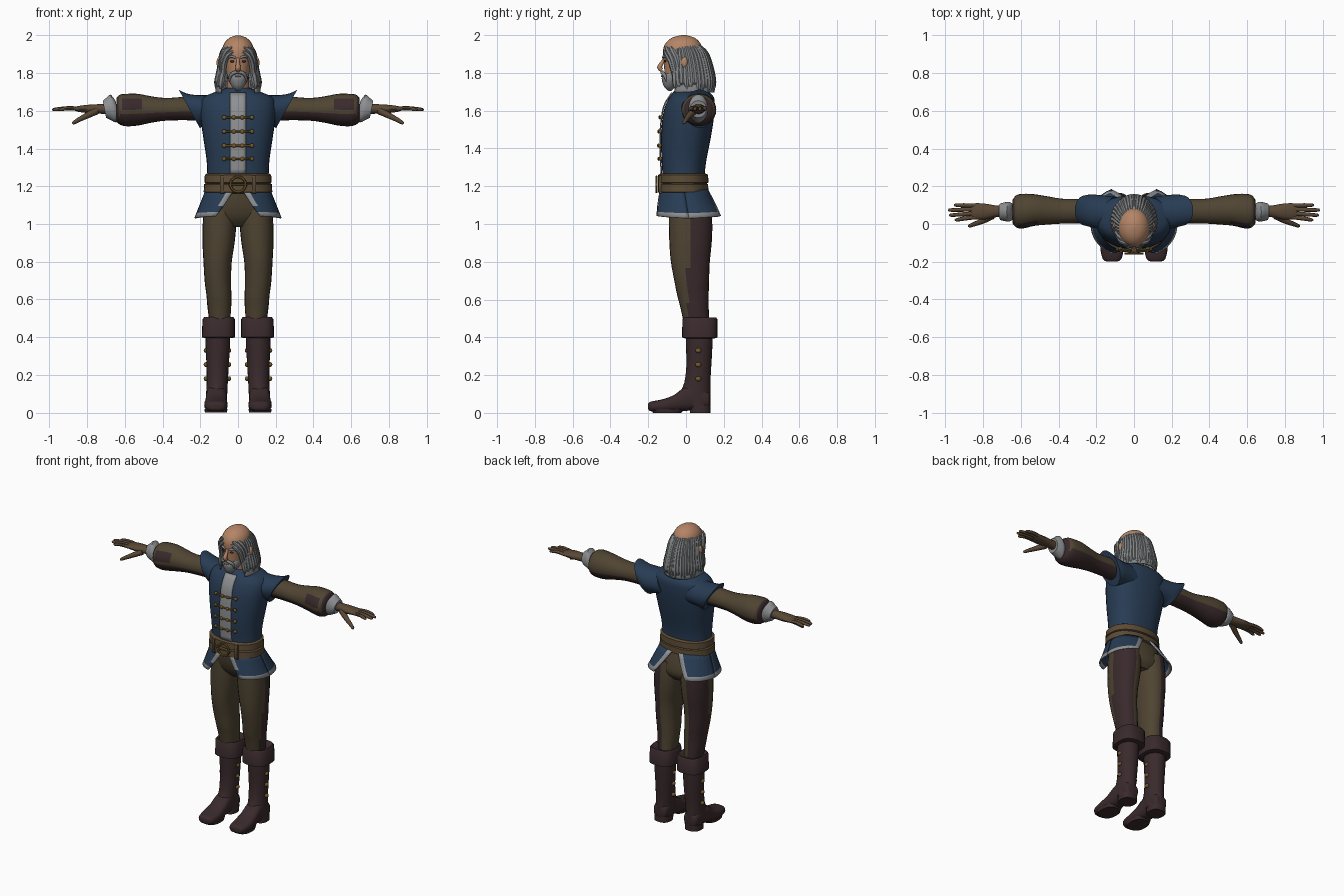
import bpy, bmesh, math
from mathutils import Vector


def mat(name, r, g, b):
    m = bpy.data.materials.new(name)
    m.diffuse_color = (r, g, b, 1)
    return m


SKIN = mat("skin", .46, .235, .135)
HAIR = mat("grey_hair", .23, .24, .245)
BLUE = mat("navy_cloth", .021, .045, .088)
OLIVE = mat("olive_cloth", .078, .058, .032)
DARK = mat("dark_leather", .042, .023, .025)
BELT = mat("belt_leather", .105, .07, .035)
TRIM = mat("grey_trim", .27, .28, .29)
BRONZE = mat("bronze", .17, .1, .025)
GLOVE = mat("glove_leather", .1, .064, .036)


def smooth(keys, sub=3):
    """Catmull-Rom interpolation of number tuples."""
    out = []
    for i in range(len(keys) - 1):
        a, b, c, d = (keys[max(0, min(len(keys) - 1, i + j))] for j in (-1, 0, 1, 2))
        for s in range(sub):
            t = s / sub
            out.append(tuple(.5 * (2 * q + (r - p) * t + (2 * p - 5 * q + 4 * r - w) * t * t
                                   + (3 * q - p - 3 * r + w) * t ** 3) for p, q, r, w in zip(a, b, c, d)))
    return out + [keys[-1]]


def loft(keys, axis='z', n=24, power=2, skew=0, sub=3):
    """Rings of superellipses: (position, centre a, centre b, radius a, radius b)."""
    rings = []
    for p, a, b, ra, rb in smooth(keys, sub):
        ring = []
        for i in range(n):
            c, s = math.cos(math.tau * i / n), math.sin(math.tau * i / n)
            u = a + abs(ra) * math.copysign(abs(c) ** (2 / power), c)
            dv = abs(rb) * math.copysign(abs(s) ** (2 / power), s)
            v, q = b + dv, p + skew * dv
            ring.append({'x': (q, u, v), 'y': (u, q, v), 'z': (u, v, q)}[axis])
        rings.append(ring)
    return rings


def tube(keys, n=8, sub=3, flat=1):
    """Rings round a path of (x, y, z, radius)."""
    ks = smooth(keys, sub)
    rings = []
    for i, k in enumerate(ks):
        t = (Vector(ks[min(i + 1, len(ks) - 1)][:3]) - Vector(ks[max(i - 1, 0)][:3])).normalized()
        side = t.cross(Vector((0, 1, 0)) if abs(t.y) < .8 else Vector((0, 0, 1))).normalized()
        up = side.cross(t)
        rings.append([Vector(k[:3]) + k[3] * (side * math.cos(math.tau * j / n)
                      + up * flat * math.sin(math.tau * j / n)) for j in range(n)])
    return rings


def ball(x, y, z, rx, ry, rz):
    a = [math.pi * (i + .1) / 6.2 for i in range(7)]
    return loft([(z - rz * math.cos(t), x, y, rx * math.sin(t), ry * math.sin(t)) for t in a], n=12, sub=1)


def build(name, parts, mats, mirror=False, closed=True, rule=None, thick=0):
    if not isinstance(mats, tuple):
        mats = (mats,)
    bm = bmesh.new()
    for rings in parts:
        vs = [[bm.verts.new(p) for p in r] for r in rings]
        n = len(vs[0])
        for r0, r1 in zip(vs, vs[1:]):
            for i in range(n if closed else n - 1):
                j = (i + 1) % n
                bm.faces.new((r0[i], r0[j], r1[j], r1[i]))
        if closed:
            bm.faces.new(vs[0])
            bm.faces.new(vs[-1])
    bmesh.ops.recalc_face_normals(bm, faces=bm.faces)
    bm.normal_update()
    if rule:
        for f in bm.faces:
            f.material_index = rule(f.calc_center_median(), f.normal)
    me = bpy.data.meshes.new(name)
    bm.to_mesh(me)
    bm.free()
    for m in mats:
        me.materials.append(m)
    ob = bpy.data.objects.new(name, me)
    bpy.context.collection.objects.link(ob)
    if thick:
        so = ob.modifiers.new("thickness", 'SOLIDIFY')
        so.thickness, so.offset = thick, 0
    if mirror:
        ob.modifiers.new("mirror", 'MIRROR').use_mirror_merge = False
    return ob


# Coat body, keyed by height, half width, front and back depth
body = [(z, 0, (f + b) / 2, rx, (b - f) / 2) for z, rx, f, b in (
    (1.17, .165, -.125, .1), (1.27, .163, -.125, .1), (1.35, .168, -.13, .11), (1.45, .183, -.132, .13),
    (1.55, .197, -.126, .146), (1.62, .2, -.112, .152), (1.67, .185, -.088, .148),
    (1.7, .12, -.066, .12), (1.72, .065, -.05, .085))]
build("coat_body", [loft(body, n=32, power=2.3)], BLUE)


def front(x, z):
    ks = smooth(body, 6)
    k = min(ks, key=lambda q: abs(q[0] - z))
    return k[2] - k[4] * (1 - abs(x / k[3]) ** 2.3) ** (1 / 2.3)


# Winged shoulder caps
build("shoulder_cap", [loft([(.1, .06, 1.605, .085, .08), (.17, .062, 1.605, .09, .078),
                             (.225, .07, 1.607, .087, .085), (.258, .072, 1.61, .08, .102)],
                            'x', skew=.55)], BLUE, True)
# Front panel and fastenings
zs = [1.265 + .43 * i / 16 for i in range(17)]
build("front_panel", [[[(x, front(x, z) - .006, z) for x in (-.042, -.022, -.004, 0, .004, .022, .042)]
                       for z in zs]], TRIM, closed=False, thick=.006)
clasps = []
for z in (1.345, 1.415, 1.49, 1.565):
    clasps += [tube([(x, front(x, z) - .014, z, .006) for x in (0, .025, .05, .068)], 6, 1),
               ball(.073, front(.073, z) - .012, z, .013, .009, .012),
               ball(.022, front(0, z) - .014, z, .012, .007, .011)]
build("clasps", clasps, BRONZE, True)

# Belt straps and ring buckle
for i, (z, r) in enumerate(((1.24, .178), (1.19, .182))):
    build("belt_strap", [loft([(z - .027, 0, -.015, r - .012, .12), (z - .02, 0, -.015, r, .134),
                               (z + .02, 0, -.015, r - .002, .132), (z + .027, 0, -.015, r - .012, .12)],
                              n=32, sub=1, power=2.2)], BELT)
buckle = [(.04 * math.cos(a), -.156, 1.21 + .04 * math.sin(a), .007)
          for a in (math.tau * i / 20 for i in range(21))]
build("belt_buckle", [tube(buckle, 6, 1), tube([(-.05, -.156, 1.21, .006), (.05, -.156, 1.21, .006)], 6, 1)], BRONZE)
build("belt_keepers", [loft([(.075, -.132, 1.21, .017, .05), (.095, -.128, 1.21, .017, .05)], 'x', 12, 4, sub=1)],
      BELT, True)

# Split coat skirt, trimmed along its borders
us, vs = (0, .12, .25, .4, .55, .7, .82, .93, 1), (0, .2, .4, .6, .83, 1)
quads = []
for sgn in (-1, 1):
    rows = []
    for v in vs:
        gap = .1 + .38 * v
        rx, ry, cy = .168 + .06 * v, .125 + .06 * v, -.01 + .025 * v
        row = []
        for u in us:
            a = gap + (math.pi / 2 - gap) * u
            row.append((rx * math.sin(a) ** .85, cy + sgn * ry * abs(math.cos(a)) ** .85,
                        1.18 - .15 * v + .012 * v * v * (1 - u)))
        rows.append(row)
    quads.append(rows)


def hem(c, n):
    v = (1.18 - c.z) / .15
    gap = .1 + .38 * v
    a = math.atan2(c.x / (.168 + .06 * v), abs(c.y + .01 - .025 * v) / (.125 + .06 * v))
    u = (a - gap) / (math.pi / 2 - gap)
    return int(v > .81 or u < .11 or u > .955)


build("coat_skirt", quads, (BLUE, TRIM), True, False, hem, .008)

# Sleeves with dark undersides
build("sleeve", [loft([(.18, .065, 1.605, .06, .06), (.27, .068, 1.612, .064, .062), (.38, .068, 1.608, .066, .06),
                       (.46, .072, 1.607, .075, .07), (.53, .074, 1.606, .084, .084), (.59, .068, 1.604, .092, .086),
                       (.625, .067, 1.606, .085, .08), (.645, .065, 1.607, .06, .062)], 'x')],
      (OLIVE, DARK), True,
      rule=lambda c, n: int(n.z < -.35 or c.x > .635 or (.5 < c.x < .62 and n.y < -.7 and n.z > -.1)))
build("wrist_cuff", [loft([(.64, .065, 1.608, .04, .045), (.66, .065, 1.612, .052, .074),
                           (.685, .065, 1.61, .05, .06), (.708, .065, 1.608, .044, .045)], 'x', sub=2, skew=.2)],
      TRIM, True)

# Gloved hands
hand = [loft([(.66, .067, 1.608, .03, .028), (.73, .067, 1.61, .031, .026), (.79, .066, 1.61, .042, .023),
              (.84, .067, 1.61, .043, .017), (.865, .067, 1.61, .036, .01)], 'x', 14)]
for y0, y1, x1 in ((.036, .022, .95), (.057, .047, .98), (.078, .074, .985), (.098, .1, .955)):
    hand.append(tube([(.84, y0, 1.61, .011), (.9, (y0 + y1) / 2, 1.614, .011),
                      (x1 - .012, y1, 1.607, .009), (x1, y1, 1.605, .003)], 8))
hand.append(tube([(.75, .045, 1.6, .02), (.8, .018, 1.575, .016), (.845, 0, 1.552, .012),
                  (.872, -.01, 1.536, .009), (.878, -.012, 1.532, .003)], 8))
build("hand", hand, GLOVE, True)

# Trousers
build("hips", [loft([(1.2, 0, -.01, .155, .105), (1.1, 0, .01, .17, .115), (1.03, 0, .025, .165, .105),
                     (.985, 0, .03, .09, .07)], power=2.3)], OLIVE)
build("trouser_leg", [loft([(1.1, .095, .02, .085, .11), (1.0, .098, .024, .089, .115), (.9, .103, .024, .085, .112),
                            (.8, .108, .023, .075, .103), (.7, .107, .03, .07, .092), (.62, .101, .037, .066, .083),
                            (.56, .099, .045, .063, .075), (.48, .097, .055, .055, .068)], power=2.2)],
      (OLIVE, DARK), True, rule=lambda c, n: int(c.y > .01 and c.x > .105))

# Boots: shaft, turned cuff, foot, heel and studs
build("boot_shaft", [loft([(.46, .105, .07, .064, .071), (.36, .107, .07, .065, .07), (.25, .108, .068, .059, .066),
                           (.16, .11, .06, .056, .069), (.1, .113, .05, .056, .08), (.04, .114, .062, .055, .067)])],
      DARK, True)
build("boot_cuff", [loft([(.395, .104, .072, .074, .08), (.4, .104, .073, .088, .094), (.495, .102, .074, .086, .093),
                          (.506, .102, .074, .078, .085), (.49, .102, .072, .06, .068)], sub=1, power=2.8)],
      DARK, True)
build("boot_foot", [loft([(-.2, .116, .035, .022, .014), (-.185, .116, .034, .05, .026), (-.12, .117, .039, .062, .034),
                          (-.06, .116, .052, .058, .045), (0, .115, .075, .055, .065), (.06, .114, .08, .054, .06),
                          (.115, .114, .07, .048, .045), (.128, .114, .065, .03, .03)], 'y', 20, 2.7)], DARK, True)
build("boot_heel", [loft([(0, .114, .075, .054, .055), (.04, .114, .075, .055, .055)], sub=1, power=2.5),
                    loft([(0, .117, -.1, .058, .075), (.02, .117, -.1, .062, .085)], sub=1, power=2.4)], DARK, True)
build("boot_studs", [ball(x, .065, z, .012, .016, .013) for z in (.18, .255, .33) for x in (.048, .17)], BRONZE, True)

# Head, neck, nose and ears
build("head", [loft([(1.735, 0, -.065, .035, .035), (1.77, 0, -.04, .052, .07), (1.82, 0, -.022, .066, .093),
                     (1.87, 0, -.018, .076, .101), (1.92, 0, -.018, .083, .104), (1.96, 0, -.016, .072, .09),
                     (1.988, 0, -.014, .043, .056), (2.0, 0, -.012, .008, .01)]),
               loft([(1.67, 0, .015, .062, .062), (1.8, 0, 0, .056, .06)], sub=1)], SKIN)
build("nose", [tube([(0, -.112, 1.88, .008), (0, -.126, 1.855, .01), (0, -.14, 1.83, .014),
                     (0, -.128, 1.815, .012)], 10)], SKIN)
build("ear", [ball(.1, -.008, 1.855, .014, .018, .03)], SKIN, True)
build("eye", [ball(.03, -.11, 1.862, .013, .007, .006)], DARK, True)

# Beard, moustache and eyebrows
build("beard", [loft([(1.705, 0, -.085, .008, .008), (1.725, 0, -.086, .03, .03), (1.755, 0, -.075, .047, .052),
                      (1.78, 0, -.055, .055, .072), (1.81, 0, -.035, .06, .06)], n=18)], HAIR)
build("lip", [ball(0, -.127, 1.783, .018, .006, .005)], SKIN)
build("moustache", [tube([(0, -.126, 1.806, .008), (.022, -.125, 1.801, .01), (.04, -.112, 1.785, .009),
                          (.046, -.105, 1.755, .003)])], HAIR, True)
build("eyebrow", [tube([(.012, -.121, 1.879, .005), (.032, -.117, 1.888, .007), (.056, -.096, 1.88, .004)])],
      HAIR, True)

# Long hair: an inner shell covered by hanging locks
fall = [(1.945, -.013, .07, .086), (1.9, .002, .086, .106), (1.82, .013, .097, .12),
        (1.75, .018, .11, .126), (1.695, .02, .116, .126)]


def drop(a, k):
    z, cy, rx, ry = k
    return rx * math.cos(a), cy + ry * math.sin(a), z


angles = [math.radians(-38 + 256 * i / 32) for i in range(33)]
build("hair_shell", [[[drop(a, k) for a in angles] for k in smooth(fall)]], HAIR, closed=False, thick=.008)
locks = []
for i in range(14):
    a = math.radians(-36 + 126 * i / 13)
    end = .012 * (i % 3) + (.02 if i < 6 else 0)
    locks.append(tube([(*drop(a, k)[:2], k[0] + (end if j == 4 else 0), r)
                       for j, (k, r) in enumerate(zip(fall, (.006, .014, .016, .017, .005)))], 7))
# Locks swept from the temples
for dx, dy, dz in ((0, 0, 0), (.004, .02, .006), (-.008, -.006, -.022)):
    locks.append(tube([(.032 + dx, -.108 + dy, 1.937 + dz, .006), (.062 + dx, -.095 + dy, 1.917 + dz, .014),
                       (.081 + dx, -.07 + dy, 1.872 + dz, .016), (.087 + dx, -.055 + dy, 1.81 + dz, .013),
                       (.098 + dx, -.035 + dy, 1.745 + dz, .004)], 7))
build("hair_locks", locks, HAIR, True)

# Smooth shading with sharp edges kept
bpy.ops.object.select_all(action='SELECT')
bpy.context.view_layer.objects.active = bpy.data.objects["head"]
bpy.ops.object.shade_smooth_by_angle(angle=math.radians(45))
